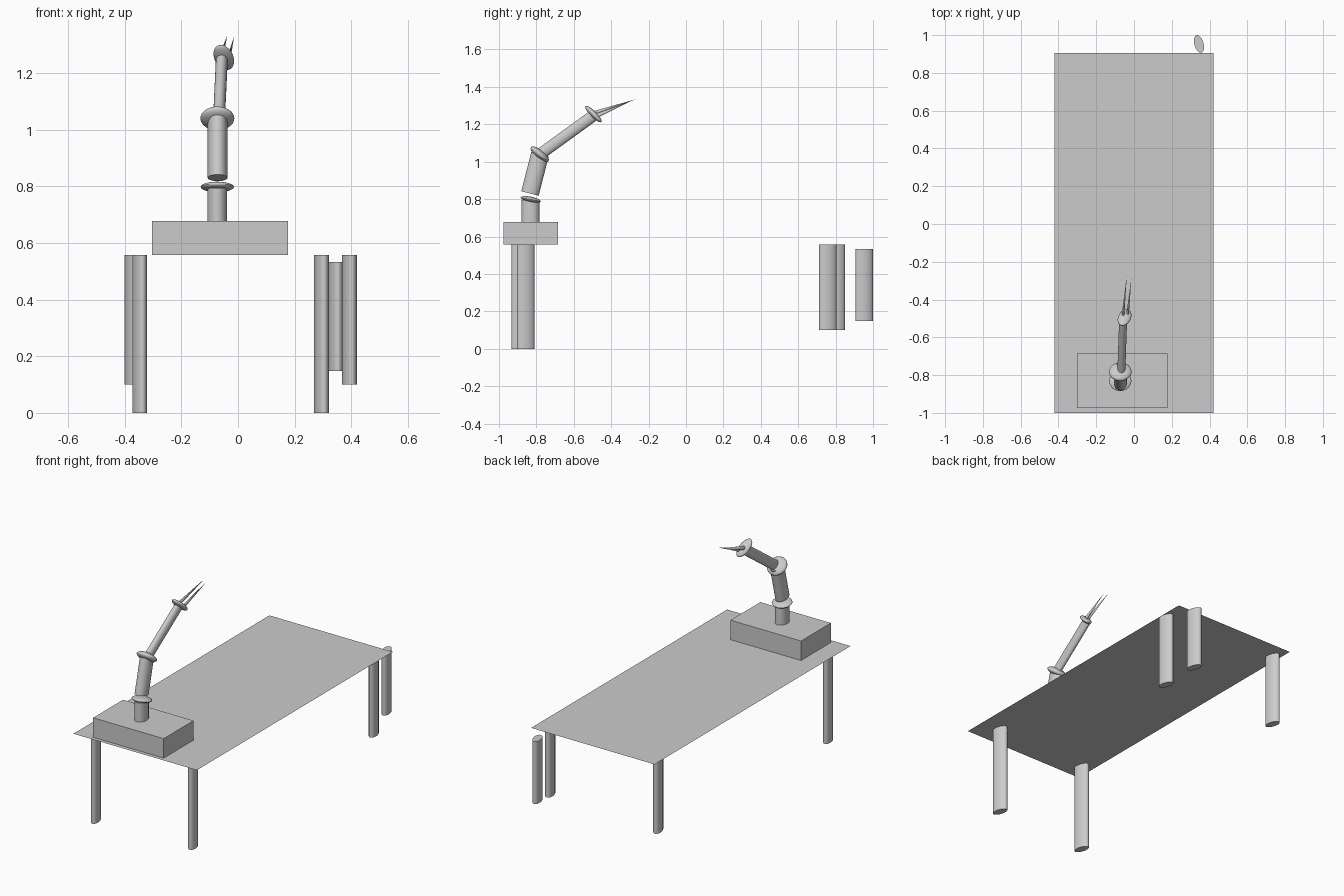
import bpy
import math
from mathutils import Matrix, Vector

cube = bpy.data.objects.get("Cube")
if cube:
    bpy.data.objects.remove(cube, do_unlink=True)

grey = bpy.data.materials.new("plain_grey")
grey.use_nodes = True
COLOUR = (0.6, 0.6, 0.6, 1)
grey.diffuse_color = COLOUR
grey.node_tree.nodes["Principled BSDF"].inputs["Base Color"].default_value = COLOUR


def frame(direction, roll=0):
    """Rotation taking local z to the direction, with local x near world x."""
    z = Vector(direction).normalized()
    y = z.cross(Vector((1, 0, 0))).normalized()
    x = y.cross(z)
    basis = Matrix((x, y, z)).transposed().to_4x4()
    return basis @ Matrix.Rotation(math.radians(roll), 4, "Z")


def finish(name, matrix=None, smooth=True):
    ob = bpy.context.object
    ob.name = name
    if matrix is not None:
        ob.data.transform(matrix)
    ob.data.materials.append(grey)
    if smooth:
        bpy.ops.object.shade_smooth_by_angle(angle=math.radians(40))
    return ob


def tube(name, start, end, rx, ry, roll=0, tip=1):
    """Elliptical cylinder, or a cone when tip is 0."""
    a, b = Vector(start), Vector(end)
    bpy.ops.mesh.primitive_cone_add(vertices=32, radius1=1, radius2=tip, depth=1)
    size = Matrix.Diagonal((rx, ry, (b - a).length, 1))
    finish(name, Matrix.Translation((a + b) / 2) @ frame(b - a, roll) @ size)


def disc(name, centre, normal, size, roll=0):
    """Flattened ball used as a joint."""
    bpy.ops.mesh.primitive_uv_sphere_add(segments=32, ring_count=16, radius=1)
    scale = Matrix.Diagonal((*size, 1))
    finish(name, Matrix.Translation(centre) @ frame(normal, roll) @ scale)


# Thin table top
TOP = 0.557
bpy.ops.mesh.primitive_plane_add(size=1)
finish("table_top", Matrix.Translation((0, -0.047, TOP))
       @ Matrix.Diagonal((0.84, 1.905, 1, 1)), False)

# Table legs and the loose post behind the table
legs = {
    "front_right_leg": (-0.347, -0.886, 0, TOP),
    "front_left_leg": (0.295, -0.857, 0, TOP),
    "back_right_leg": (-0.374, 0.804, 0.1, TOP),
    "back_left_leg": (0.393, 0.758, 0.1, TOP),
    "loose_post": (0.344, 0.953, 0.148, 0.532),
}
for name, (x, y, low, high) in legs.items():
    tube(name, (x, y, low), (x, y, high), 0.0242, 0.048, 15)

# Box carrying the arm
bpy.ops.mesh.primitive_cube_add(size=1)
finish("arm_base", Matrix.Translation((-0.063, -0.83, 0.617))
       @ Matrix.Diagonal((0.48, 0.29, 0.12, 1)), False)

# Arm segments
tube("arm_post", (-0.073, -0.832, 0.677), (-0.073, -0.832, 0.795), 0.035, 0.048)
tube("upper_arm", (-0.072, -0.834, 0.83), (-0.072, -0.781, 1.04), 0.035, 0.048)
tube("forearm", (-0.067, -0.78, 1.04), (-0.057, -0.49, 1.25), 0.021, 0.031)

# Joints
disc("shoulder_joint", (-0.073, -0.83, 0.798), (0, 0.2, 0.98), (0.059, 0.055, 0.015))
disc("elbow_joint", (-0.073, -0.782, 1.04), (0, 0.6, 0.74), (0.06, 0.06, 0.023))
disc("wrist_joint", (-0.05, -0.495, 1.255), (0, 0.7, 0.7), (0.034, 0.062, 0.016), -15)

# Pointed fingers
tube("right_finger", (-0.058, -0.48, 1.262), (-0.038, -0.272, 1.333), 0.007, 0.012, 0, 0)
tube("left_finger", (-0.034, -0.48, 1.245), (-0.014, -0.286, 1.328), 0.007, 0.012, 0, 0)
